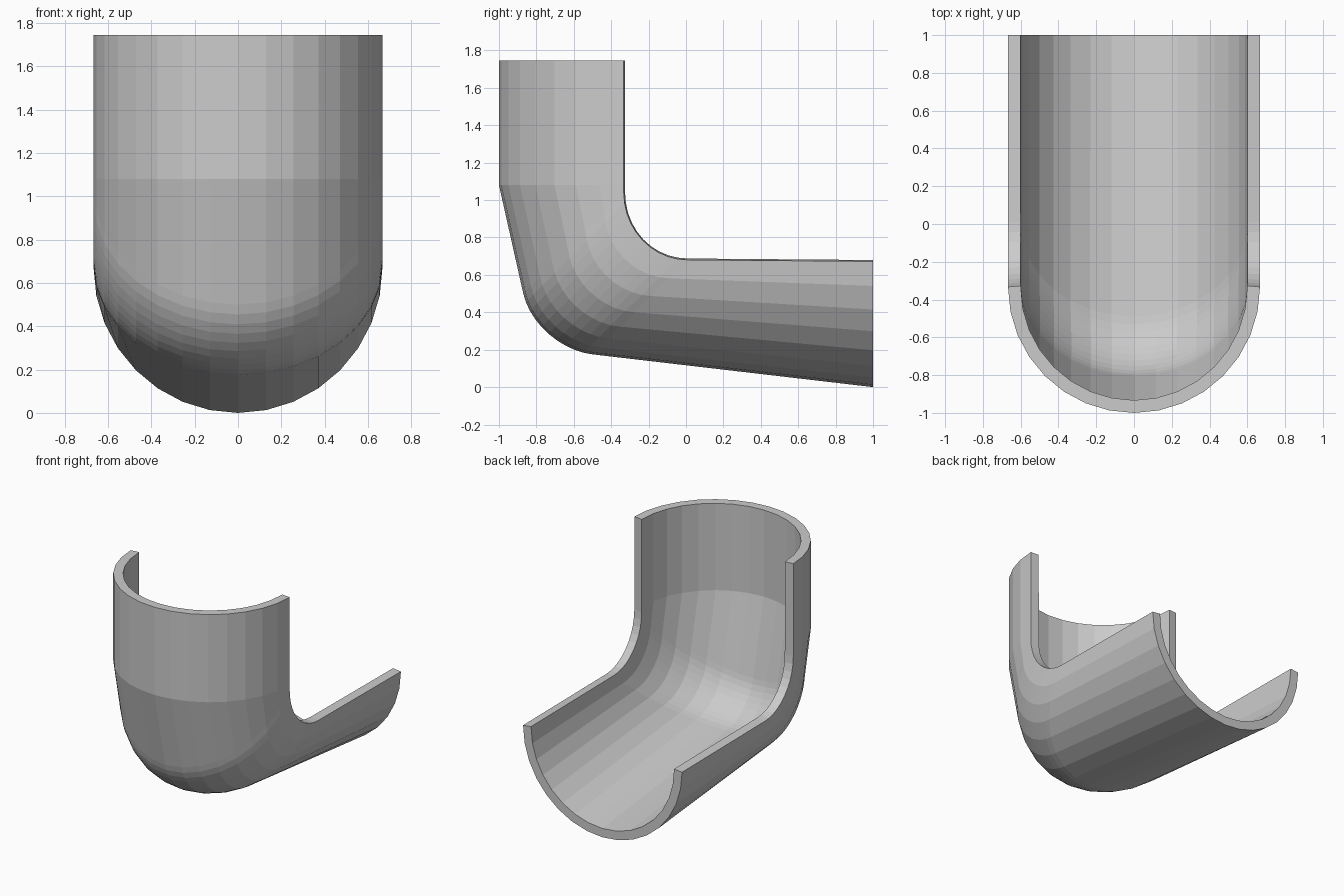
import bpy, bmesh
from math import sin, cos, pi
from mathutils import Vector

if "Cube" in bpy.data.objects:
    bpy.data.objects.remove(bpy.data.objects["Cube"])

R, WALL, SEG, BEND = 0.667, 0.067, 16, 10


def fillet(p0, corner, p1):
    """Quarter-ellipse bend between two straight runs, as (y, z) points."""
    a, c, b = Vector(p0), Vector(corner), Vector(p1)
    us = [pi / 2 * i / BEND for i in range(BEND + 1)]
    return [c + (a - c) * (1 - sin(u)) + (b - c) * (1 - cos(u)) for u in us]


# Side-view paths (y, z): the open rim and the outer spine of the half pipe
rim = [(-0.333, 1.745), (-0.333, 1.08)] \
    + fillet((-0.333, 1.04), (-0.333, 0.68), (0.01, 0.68)) + [(1, 0.672)]
spine = [(-1, 1.745), (-1, 1.08)] \
    + fillet((-0.87, 0.5), (-0.805, 0.21), (-0.5, 0.175)) + [(1, 0)]

# Half-round skin lofted between the two paths
bm = bmesh.new()
rings = []
for a, b in zip(rim, spine):
    a, b = Vector(a), Vector(b)
    ring = []
    for i in range(SEG + 1):
        t = -pi / 2 + pi * i / SEG
        p = a + (b - a) * cos(t)
        ring.append(bm.verts.new((R * sin(t), p.x, p.y)))
    rings.append(ring)
for r, s in zip(rings, rings[1:]):
    for i in range(SEG):
        bm.faces.new((r[i], s[i], s[i + 1], r[i + 1]))
me = bpy.data.meshes.new("half_pipe_elbow")
bm.to_mesh(me)
bm.free()
elbow = bpy.data.objects.new("half_pipe_elbow", me)
bpy.context.collection.objects.link(elbow)

# Wall thickness, grown inward
mod = elbow.modifiers.new("wall", 'SOLIDIFY')
mod.thickness = WALL
mod.offset = -1
mod.use_even_offset = True
bpy.context.view_layer.objects.active = elbow
elbow.select_set(True)
bpy.ops.object.modifier_apply(modifier=mod.name)

# Keep the tail end square
for v in elbow.data.vertices:
    if v.co.y > 0.9:
        v.co.y = 1
